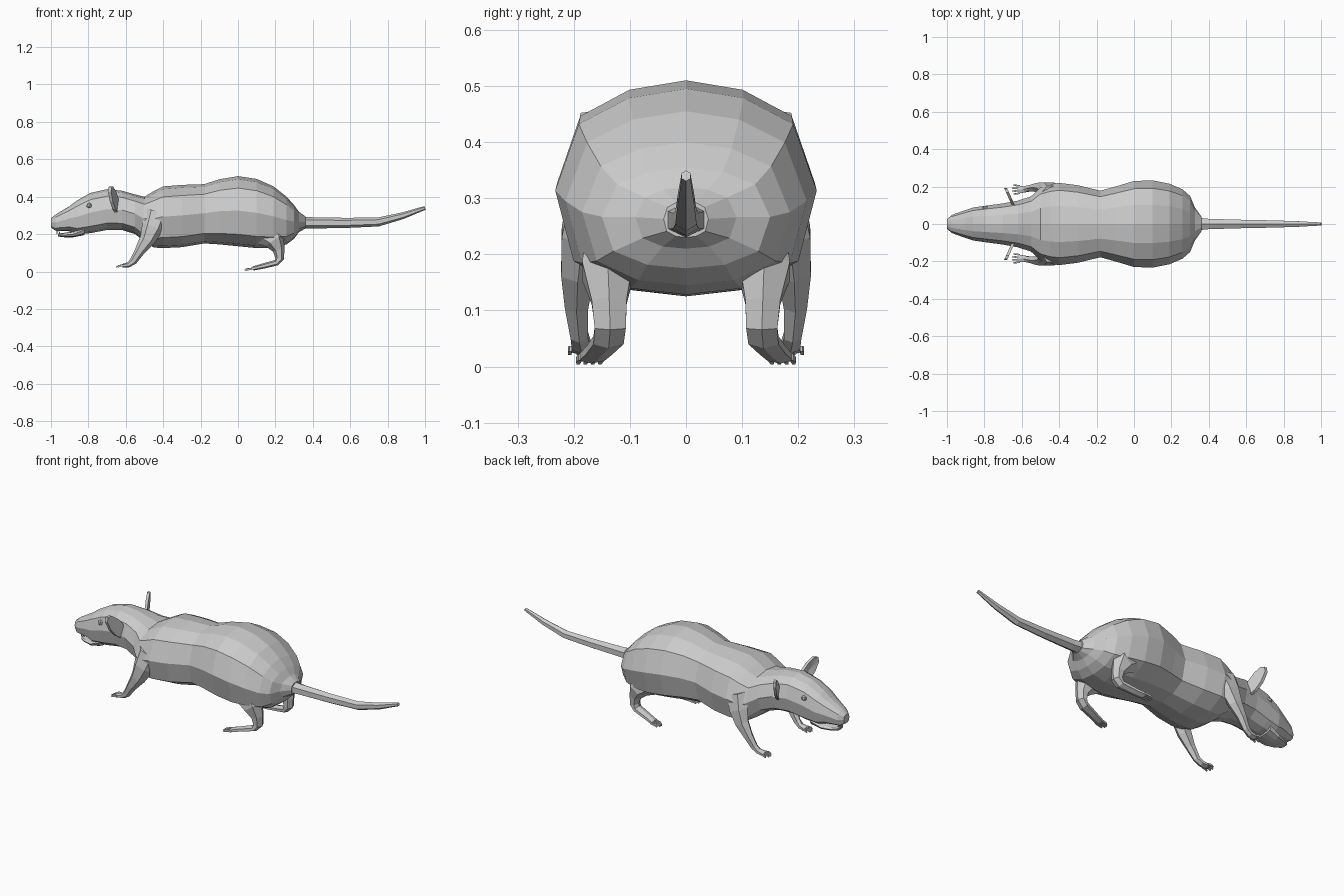
import bpy, bmesh, math
from mathutils import Vector

grey = bpy.data.materials.new("fur_grey")
grey.diffuse_color = (0.6, 0.6, 0.6, 1)


def make_object(name, bm):
    bmesh.ops.recalc_face_normals(bm, faces=bm.faces)
    me = bpy.data.meshes.new(name)
    bm.to_mesh(me)
    bm.free()
    me.materials.append(grey)
    ob = bpy.data.objects.new(name, me)
    bpy.context.collection.objects.link(ob)
    return ob


def loft(name, rings):
    """Skin a list of equal-length point rings and cap both ends."""
    bm = bmesh.new()
    vs = [[bm.verts.new(p) for p in r] for r in rings]
    n = len(vs[0])
    for a, b in zip(vs, vs[1:]):
        for i in range(n):
            j = (i + 1) % n
            bm.faces.new((a[i], a[j], b[j], b[i]))
    bm.faces.new(vs[0])
    bm.faces.new(vs[-1])
    return make_object(name, bm)


def limb(name, stations, side=1, n=6):
    """Tube through (x, y, z, half width in y, half depth) stations."""
    pts = [Vector((s[0], s[1] * side, s[2])) for s in stations]
    rings = []
    for k, (p, s) in enumerate(zip(pts, stations)):
        t = pts[min(k + 1, len(pts) - 1)] - pts[max(k - 1, 0)]
        t.y = 0
        t.normalize()
        up = Vector((-t.z, 0, t.x))
        ring = []
        for i in range(n):
            a = 2 * math.pi * (i + 0.5) / n
            ring.append(p + Vector((0, s[3] * math.cos(a), 0)) + up * s[4] * math.sin(a))
        rings.append(ring)
    return loft(name, rings)


def section_loft(name, half, stations):
    """Loft a mirrored unit half-section over (x, bottom, top, half width)."""
    full = half + [(-y, z) for y, z in half[-2:0:-1]]
    return loft(name, [[(x, y * w, (b + t) / 2 + z * (t - b) / 2) for y, z in full]
                       for x, b, t, w in stations])


# Body, neck and upper head in one skin
section = [(0, 1), (.44, .91), (.82, .66), (1, .02), (.86, -.66), (.46, -.93), (0, -1)]
section_loft("body", section, [
    (-1.0, .235, .285, .025), (-.975, .218, .305, .048), (-.90, .215, .35, .075),
    (-.86, .20, .38, .088), (-.79, .205, .42, .098), (-.70, .222, .44, .11),
    (-.62, .222, .432, .125), (-.55, .20, .412, .148), (-.50, .16, .40, .195),
    (-.45, .128, .43, .212), (-.40, .125, .455, .22), (-.30, .13, .463, .207),
    (-.18, .15, .467, .178), (-.10, .145, .493, .20), (0, .135, .51, .23),
    (.10, .125, .495, .233), (.19, .128, .455, .215), (.26, .145, .40, .185),
    (.30, .175, .355, .15), (.325, .21, .32, .09), (.36, .23, .295, .04)])

# Lower jaw
section_loft("lower_jaw", section, [
    (-.962, .187, .203, .022), (-.93, .183, .207, .042), (-.88, .183, .215, .06),
    (-.82, .195, .25, .07)])

# Tail
limb("tail", [(.33, 0, .262, .04, .032), (.40, 0, .26, .032, .03),
              (.58, 0, .26, .026, .027), (.75, 0, .265, .022, .024),
              (.88, 0, .298, .017, .018), (1.0, 0, .34, .009, .010)])

for side, tag in ((1, "left"), (-1, "right")):
    # Front leg with shoulder
    limb("front_leg_" + tag, [
        (-.43, .165, .32, .045, .07), (-.455, .185, .24, .042, .06),
        (-.485, .193, .17, .034, .042), (-.525, .195, .11, .024, .027),
        (-.56, .19, .055, .018, .02), (-.585, .186, .036, .02, .014),
        (-.62, .184, .03, .024, .010)], side)
    # Hind leg and long foot
    limb("hind_leg_" + tag, [
        (.13, .12, .24, .06, .11), (.195, .14, .17, .052, .06),
        (.218, .137, .115, .036, .032), (.222, .135, .07, .032, .024),
        (.205, .138, .047, .031, .016), (.13, .155, .028, .027, .014),
        (.08, .168, .016, .027, .011)], side)
    # Toes
    for i in range(4):
        d = (i - 1.5) * .013
        reach = .010 if i in (1, 2) else 0
        limb(f"front_toe_{i}_{tag}", [
            (-.61, .184 + d, .032, .006, .007),
            (-.632 - reach / 2, .184 + d * 1.15, .031, .006, .007),
            (-.642 - reach, .184 + d * 1.2, .023, .004, .004)], side, 4)
        limb(f"hind_toe_{i}_{tag}", [
            (.09, .168 + d, .017, .006, .008),
            (.055 - reach, .172 + d, .012, .006, .007),
            (.045 - reach, .173 + d, .006, .004, .004)], side, 4)
    # Ear: rounded cupped plate, flaring outward
    outline = [(.095, .32), (.112, .315), (.142, .335), (.172, .375), (.192, .425),
               (.188, .452), (.168, .455), (.135, .43), (.105, .39)]
    front, back = [], []
    for y, z in outline:
        x = -.645 - (y - .1) * .45
        front.append((x - .008, y * side, z))
        back.append((x + .008, y * side, z))
    bm = bmesh.new()
    f = [bm.verts.new(p) for p in front]
    b = [bm.verts.new(p) for p in back]
    c = bm.verts.new((-.665, .145 * side, .388))
    for i in range(len(f)):
        j = (i + 1) % len(f)
        bm.faces.new((f[i], f[j], b[j], b[i]))
        bm.faces.new((f[j], f[i], c))
    bm.faces.new(b)
    make_object("ear_" + tag, bm)
    # Eye
    bm = bmesh.new()
    bmesh.ops.create_icosphere(bm, subdivisions=1, radius=.017)
    bmesh.ops.translate(bm, verts=bm.verts, vec=(-.795, .083 * side, .352))
    make_object("eye_" + tag, bm)
    # Front teeth, upper and lower
    limb("upper_tooth_" + tag, [(-.965, .008, .23, .007, .006),
                                (-.968, .008, .20, .005, .004)], side, 4)
    limb("lower_tooth_" + tag, [(-.95, .007, .195, .006, .005),
                                (-.957, .007, .214, .004, .003)], side, 4)
